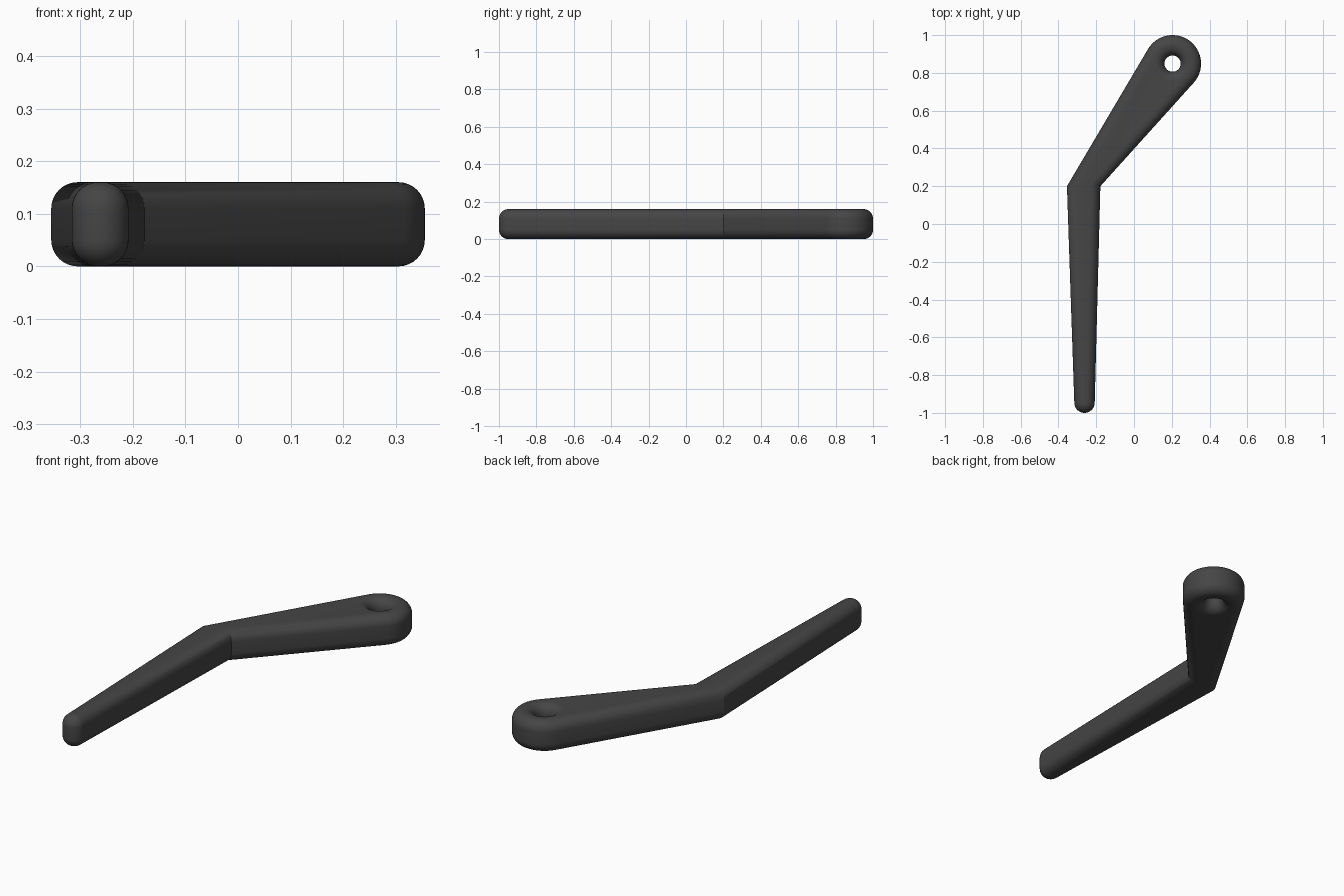
import bpy, bmesh, math
from mathutils import Vector

if "Cube" in bpy.data.objects:
    bpy.data.objects.remove(bpy.data.objects["Cube"], do_unlink=True)

HEIGHT, BEVEL, STEPS = 0.16, 0.05, 8
HEAD, HEAD_R = Vector((0.204, 0.849)), 0.151
TIP, TIP_R = Vector((-0.262, -0.946)), 0.054
ELBOW_L, ELBOW_R = Vector((-0.355, 0.2)), Vector((-0.178, 0.2))
HOLE_R = 0.043


def tangent_angle(point, centre, radius, side):
    """Angle on the circle where the line from the point touches it."""
    d = point - centre
    return math.atan2(d.y, d.x) + side * math.acos(radius / d.length)


def arc(centre, radius, start, end, n):
    return [centre + radius * Vector((math.cos(a), math.sin(a)))
            for a in (start + (end - start) * i / n for i in range(n + 1))]


def outline():
    """Counter-clockwise: right elbow, round head, left elbow, round tip."""
    h0 = tangent_angle(ELBOW_R, HEAD, HEAD_R, 1)
    h1 = tangent_angle(ELBOW_L, HEAD, HEAD_R, -1)
    t0 = tangent_angle(ELBOW_L, TIP, TIP_R, 1)
    t1 = tangent_angle(ELBOW_R, TIP, TIP_R, -1)
    h1 = h0 + (h1 - h0) % math.tau
    t1 = t0 + (t1 - t0) % math.tau
    return ([ELBOW_R] + arc(HEAD, HEAD_R, h0, h1, 32)
            + [ELBOW_L] + arc(TIP, TIP_R, t0, t1, 20))


def inset(points, d):
    """Mitred inward offset of a counter-clockwise outline."""
    result = []
    for i, p in enumerate(points):
        a = (p - points[i - 1]).normalized()
        b = (points[(i + 1) % len(points)] - p).normalized()
        na, nb = Vector((-a.y, a.x)), Vector((-b.y, b.x))
        result.append(p + (na + nb) * d / (1 + na.dot(nb)))
    return result


# Rounded edge section: (inset, height) from bottom to top
section = []
for i in range(STEPS + 1):
    a = math.pi / 2 * i / STEPS
    section.append((BEVEL * (1 - math.sin(a)), BEVEL * (1 - math.cos(a))))
section += [(d, HEIGHT - z) for d, z in reversed(section)]

bm = bmesh.new()


def wall(ring_at):
    """Skin the section around a ring and return its bottom and top edges."""
    rings = [[bm.verts.new((p.x, p.y, z)) for p in ring_at(d)] for d, z in section]
    n = len(rings[0])
    for low, high in zip(rings, rings[1:]):
        for i in range(n):
            j = (i + 1) % n
            bm.faces.new((low[i], low[j], high[j], high[i]))
    return [[bm.edges.get((r[i], r[(i + 1) % n])) for i in range(n)]
            for r in (rings[0], rings[-1])]


# Outer rim and rounded through hole
shape = outline()
outer = wall(lambda d: inset(shape, d))
hole = wall(lambda d: arc(HEAD, HOLE_R + d, 0, math.tau * 39 / 40, 39))

# Flat bottom and top around the hole
for rim, eye in zip(outer, hole):
    bmesh.ops.triangle_fill(bm, edges=rim + eye, use_beauty=True)
bmesh.ops.recalc_face_normals(bm, faces=bm.faces)

mesh = bpy.data.meshes.new("bent_lever")
bm.to_mesh(mesh)
bm.free()
lever = bpy.data.objects.new("bent_lever", mesh)
bpy.context.collection.objects.link(lever)

# Dark grey finish
colour = (0.06, 0.06, 0.06, 1)
mat = bpy.data.materials.new("dark_grey")
mat.use_nodes = True
mat.diffuse_color = colour
mat.node_tree.nodes["Principled BSDF"].inputs["Base Color"].default_value = colour
mesh.materials.append(mat)

bpy.ops.object.select_all(action='DESELECT')
lever.select_set(True)
bpy.context.view_layer.objects.active = lever
bpy.ops.object.shade_smooth_by_angle(angle=math.radians(30))
